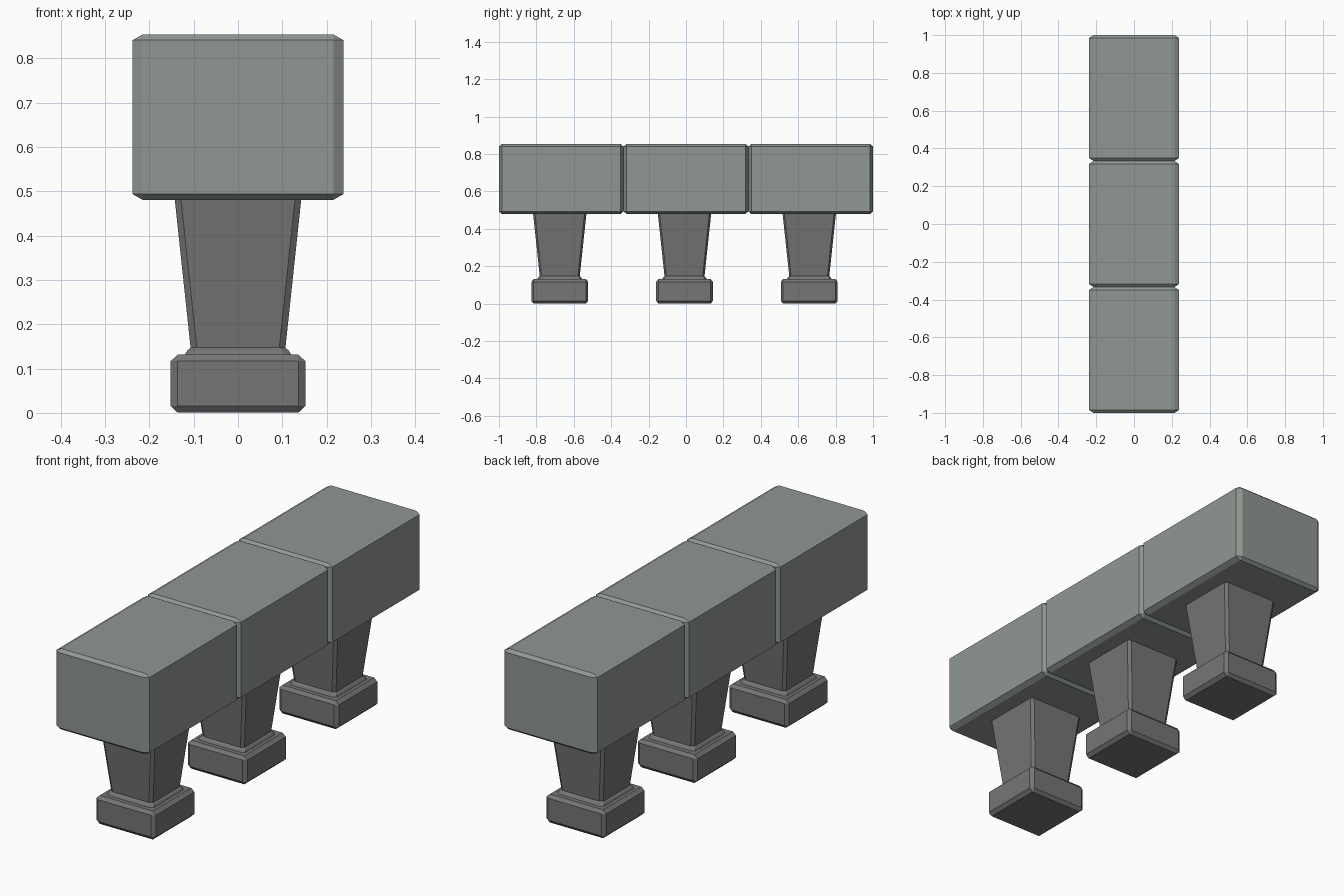
import bpy, bmesh
from mathutils import Vector

if "Cube" in bpy.data.objects:
    bpy.data.objects.remove(bpy.data.objects["Cube"])


def material(name, rgb):
    m = bpy.data.materials.new(name)
    m.diffuse_color = (*rgb, 1)
    m.use_nodes = True
    m.node_tree.nodes["Principled BSDF"].inputs["Base Color"].default_value = m.diffuse_color
    return m


def finish(bm, name, mat):
    bmesh.ops.recalc_face_normals(bm, faces=bm.faces)
    mesh = bpy.data.meshes.new(name)
    bm.to_mesh(mesh)
    bm.free()
    mesh.materials.append(mat)
    ob = bpy.data.objects.new(name, mesh)
    bpy.context.collection.objects.link(ob)
    return ob


def chamfered_box(name, center, size, chamfer, mat):
    """Box whose chamfer width differs along x, y and z."""
    bm = bmesh.new()
    bmesh.ops.create_cube(bm, size=1)
    bmesh.ops.scale(bm, vec=Vector([s / c for s, c in zip(size, chamfer)]), verts=bm.verts)
    bmesh.ops.bevel(bm, geom=bm.edges[:], offset=1, segments=1, affect='EDGES')
    bmesh.ops.scale(bm, vec=Vector(chamfer), verts=bm.verts)
    bmesh.ops.translate(bm, vec=Vector(center), verts=bm.verts)
    return finish(bm, name, mat)


def lofted_post(name, y, rings, mat):
    """Square post with cut corners; each ring is (half width, cut x, cut y, z)."""
    bm = bmesh.new()
    loops = []
    for h, cx, cy, z in rings:
        a, b = h - cx, h - cy
        outline = [(a, -h), (h, -b), (h, b), (a, h), (-a, h), (-h, b), (-h, -b), (-a, -h)]
        loops.append([bm.verts.new((px, y + py, z)) for px, py in outline])
    for lo, hi in zip(loops, loops[1:]):
        for i in range(8):
            j = (i + 1) % 8
            bm.faces.new((lo[i], lo[j], hi[j], hi[i]))
    bm.faces.new(loops[0])
    bm.faces.new(loops[-1])
    return finish(bm, name, mat)


stone = material("pale_stone", (0.28, 0.31, 0.285))
dark = material("dark_stone", (0.18, 0.18, 0.18))

# Flared collar at the bottom, then a shaft that widens upward
post_rings = [
    (0.122, 0.016, 0.012, 0.128),
    (0.115, 0.015, 0.011, 0.140),
    (0.107, 0.014, 0.010, 0.147),
    (0.143, 0.014, 0.010, 0.485),
]

for i in range(3):
    y = (i - 1) * 0.667
    leg_y = y - 0.008
    # Top block
    chamfered_box(f"top_block_{i + 1}", (0, y, 0.667), (0.476, 0.666, 0.373),
                  (0.023, 0.015, 0.013), stone)
    # Leg shaft and foot
    lofted_post(f"leg_{i + 1}", leg_y, post_rings, dark)
    chamfered_box(f"foot_{i + 1}", (0, leg_y, 0.066), (0.304, 0.304, 0.131),
                  (0.016, 0.012, 0.015), dark)
